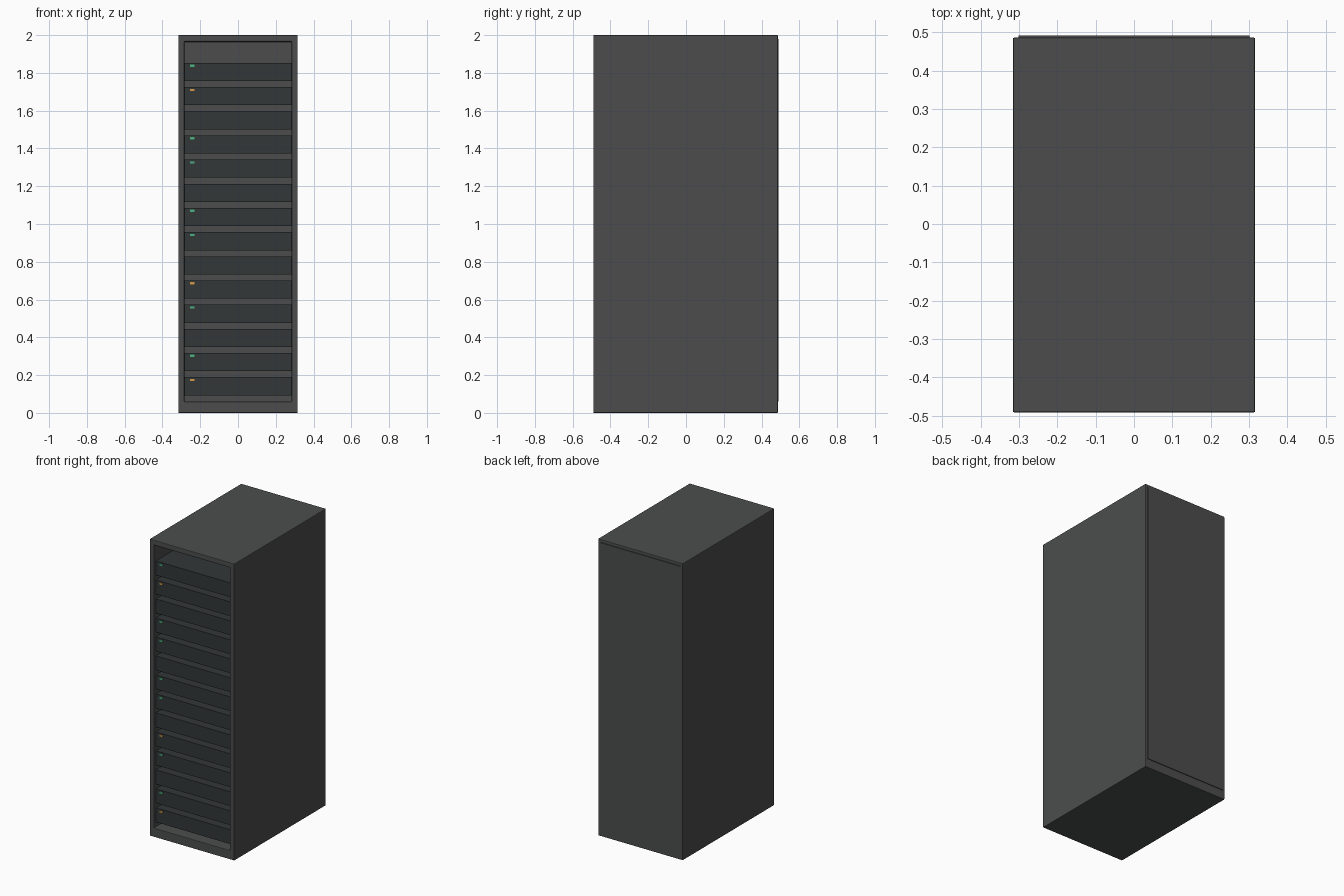
import bpy

if "Cube" in bpy.data.objects:
    bpy.data.objects.remove(bpy.data.objects["Cube"])


def material(name, rgb):
    m = bpy.data.materials.new(name)
    m.diffuse_color = (*rgb, 1)
    m.use_nodes = True
    m.node_tree.nodes["Principled BSDF"].inputs["Base Color"].default_value = m.diffuse_color
    return m


BODY = material("dark_grey", (0.072, 0.073, 0.075))
UNIT = material("unit_grey", (0.032, 0.038, 0.04))
GREEN = material("green_light", (0.07, 0.45, 0.22))
AMBER = material("amber_light", (0.65, 0.32, 0.06))


def box(name, x, y, z, mat, bevel=0.0):
    """Box from (min, max) ranges on each axis."""
    bpy.ops.mesh.primitive_cube_add(size=1, location=[(a + b) / 2 for a, b in (x, y, z)])
    ob = bpy.context.object
    ob.name = name
    ob.scale = [b - a for a, b in (x, y, z)]
    bpy.ops.object.transform_apply(location=False, rotation=False, scale=True)
    ob.data.materials.append(mat)
    if bevel:
        mod = ob.modifiers.new("bevel", 'BEVEL')
        mod.width = bevel
        mod.segments = 2
    return ob


W, FRONT, BACK = 0.316, -0.491, 0.486
IN_W, IN_Z0, IN_Z1 = 0.284, 0.06, 1.966

# Cabinet shell: one block with the bay cut out of the front
shell = box("cabinet_shell", (-W, W), (FRONT, BACK), (0, 2), BODY)
cutter = box("bay_cutter", (-IN_W, IN_W), (FRONT - 0.1, BACK - 0.025), (IN_Z0, IN_Z1), BODY)
cutter.hide_render = True
cutter.hide_set(True)
cut = shell.modifiers.new("bay", 'BOOLEAN')
cut.operation = 'DIFFERENCE'
cut.object = cutter
cut.solver = 'EXACT'
bev = shell.modifiers.new("bevel", 'BEVEL')
bev.width = 0.004
bev.segments = 2

# Rear door panel
box("rear_door", (-0.301, 0.301), (BACK - 0.01, 0.491), (0.06, 1.98), BODY)

# Stacked server units, bottom to top, with status lights
LIGHTS = "AG-GA-GG-GG-AG"[:14]
LIGHTS = "AG-GA-GG-GG-AG"
PITCH, Z0, H = 0.128, 0.093, 0.096
UNIT_FRONT = FRONT + 0.02
for i, light in enumerate(LIGHTS):
    z = Z0 + i * PITCH
    box(f"server_unit_{i + 1}", (-0.2835, 0.2835), (UNIT_FRONT, 0.36), (z, z + H), UNIT)
    if light != "-":
        box(f"status_light_{i + 1}", (-0.253, -0.231), (UNIT_FRONT - 0.004, UNIT_FRONT + 0.004),
            (z + H - 0.021, z + H - 0.009), GREEN if light == "G" else AMBER)
